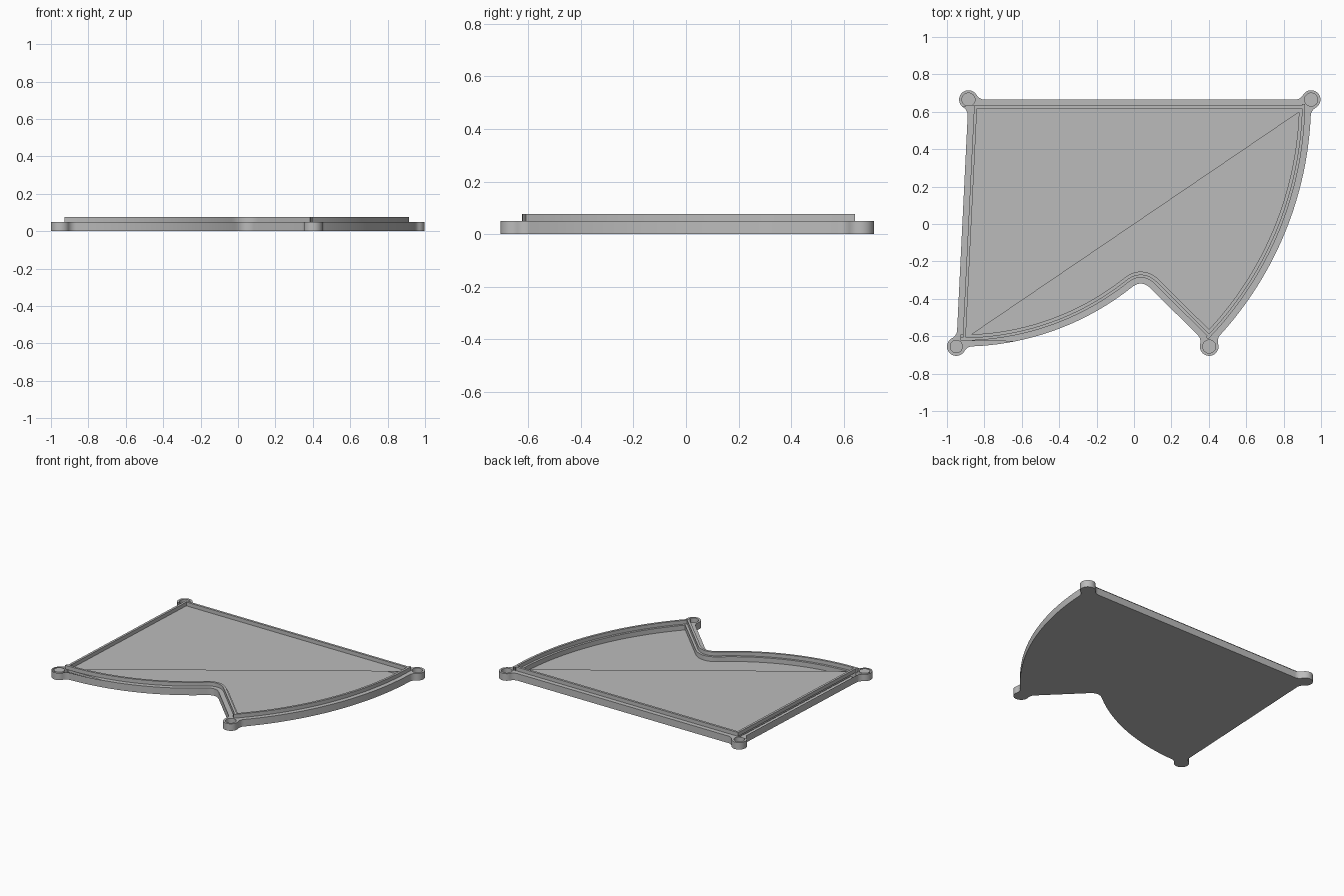
import bpy, bmesh, math
from mathutils import Vector

cube = bpy.data.objects.get("Cube")
if cube:
    bpy.data.objects.remove(cube)

# Heights and sizes
FLOOR, RIM, TOP = 0.016, 0.05, 0.077
BOSS_R, HOLE_R, FILLET = 0.05, 0.035, 0.05

# Corner centres and the notch
back_left = Vector((0.947, 0.665))
back_right = Vector((-0.885, 0.665))
front_right = Vector((-0.95, -0.655))
front_left = Vector((0.402, -0.655))
notch = Vector((0.04, -0.295))


def arc(centre, start, end, steps):
    """Points on a counter-clockwise arc, both ends included."""
    a, b = start - centre, end - centre
    a0, a1 = math.atan2(a.y, a.x), math.atan2(b.y, b.x)
    a1 += 2 * math.pi if a1 < a0 else 0
    pts = []
    for i in range(steps + 1):
        t = i / steps
        r = a.length * (1 - t) + b.length * t
        w = a0 + (a1 - a0) * t
        pts.append(centre + r * Vector((math.cos(w), math.sin(w))))
    return pts


def circle(centre, radius, steps=40):
    return [centre + radius * Vector((math.cos(w), math.sin(w)))
            for w in (2 * math.pi * i / steps for i in range(steps))]


# The four sides, running counter-clockwise
front_arc = arc(Vector((-0.917, 0.806)), front_right, notch, 48)
soft = 0.07
before = [p for p in front_arc if (p - notch).length > soft * 1.1]
entry = notch + (front_arc[-4] - notch).normalized() * soft
leave = notch + (front_left - notch).normalized() * soft
bend = [entry * (1 - t) ** 2 + notch * 2 * t * (1 - t) + leave * t * t
        for t in (i / 12 for i in range(13))]
sides = [
    [back_left, back_right],
    [back_right, front_right],
    before + bend + [front_left],
    arc(Vector((-0.917, 0.665)), front_left, back_left, 64),
]
corners = [s[0] for s in sides]
path = [p for s in sides for p in s[:-1]]


def inset(pts, dist):
    """Mitred inward offset of a counter-clockwise loop."""
    out = []
    for i, p in enumerate(pts):
        u = (p - pts[i - 1]).normalized()
        v = (pts[(i + 1) % len(pts)] - p).normalized()
        n, m = Vector((-u.y, u.x)), Vector((-v.y, v.x))
        out.append(p + (n + m) * dist / (1 + n.dot(m)))
    return out


# Outer outline: sides trimmed and blended into the round corner bosses
reach = math.sqrt((BOSS_R + FILLET) ** 2 - FILLET ** 2)


def blend(corner, toward, side):
    """Fillet from a side to the boss; side is +1 leaving, -1 arriving."""
    u = (toward - corner).normalized()
    n = Vector((u.y, -u.x)) * side
    c = corner + u * reach + n * FILLET
    touch = corner + (c - corner) * BOSS_R / (BOSS_R + FILLET)
    foot = corner + u * reach
    return foot, touch, c


def boss_outline(index):
    corner = corners[index]
    ahead = next(p for p in sides[index][1:] if (p - corner).length > reach)
    behind = next(p for p in reversed(sides[index - 1][:-1])
                  if (p - corner).length > reach)
    foot_in, touch_in, c_in = blend(corner, behind, -1)
    foot_out, touch_out, c_out = blend(corner, ahead, 1)
    first = arc(c_in, touch_in, foot_in, 8)[::-1]
    last = arc(c_out, foot_out, touch_out, 8)[::-1]
    return first[:-1] + arc(corner, touch_in, touch_out, 28) + last[1:]


outline = []
for k, side in enumerate(sides):
    outline += boss_outline(k)
    ends = (side[0], side[-1])
    outline += [p for p in side[1:-1]
                if all((p - e).length > reach * 1.05 for e in ends)]

# Tray mesh, built from stacked loops
bm = bmesh.new()


def loop(pts, z):
    return [bm.verts.new((p.x, p.y, z)) for p in pts]


def bridge(a, b):
    for i in range(len(a)):
        bm.faces.new((a[i - 1], a[i], b[i], b[i - 1]))


def fill(*loops):
    edges = []
    for ring in loops:
        for i in range(len(ring)):
            e = bm.edges.get((ring[i - 1], ring[i]))
            edges.append(e or bm.edges.new((ring[i - 1], ring[i])))
    bmesh.ops.triangle_fill(bm, edges=edges, use_beauty=True,
                            use_dissolve=False, normal=(0, 0, 1))


# Underside and outer wall
under, rim = loop(outline, 0), loop(outline, RIM)
bridge(under, rim)
fill(under)

# Raised lip, inner ledge and recessed floor
profile = [(0.032, RIM), (0.032, TOP), (0.048, TOP),
           (0.048, RIM), (0.064, RIM), (0.064, FLOOR)]
rings = [loop(inset(path, d), z) for d, z in profile]
for a, b in zip(rings, rings[1:]):
    bridge(a, b)
fill(rings[-1])

# Blind sockets in the corner bosses
sockets = []
for c in corners:
    mouth = loop(circle(c, HOLE_R), RIM)
    base = loop(circle(c, HOLE_R), FLOOR)
    bridge(mouth, base)
    fill(base)
    sockets.append(mouth)
fill(rim, rings[0], *sockets)

bmesh.ops.recalc_face_normals(bm, faces=bm.faces)
mesh = bpy.data.meshes.new("tray")
bm.to_mesh(mesh)
bm.free()
tray = bpy.data.objects.new("tray", mesh)
bpy.context.collection.objects.link(tray)

# Single grey material
grey = bpy.data.materials.new("plain grey")
grey.use_nodes = True
grey.diffuse_color = (0.5, 0.5, 0.5, 1)
grey.node_tree.nodes["Principled BSDF"].inputs["Base Color"].default_value = (0.5, 0.5, 0.5, 1)
mesh.materials.append(grey)

bpy.ops.object.select_all(action="DESELECT")
tray.select_set(True)
bpy.context.view_layer.objects.active = tray
bpy.ops.object.shade_smooth_by_angle(angle=math.radians(30))
